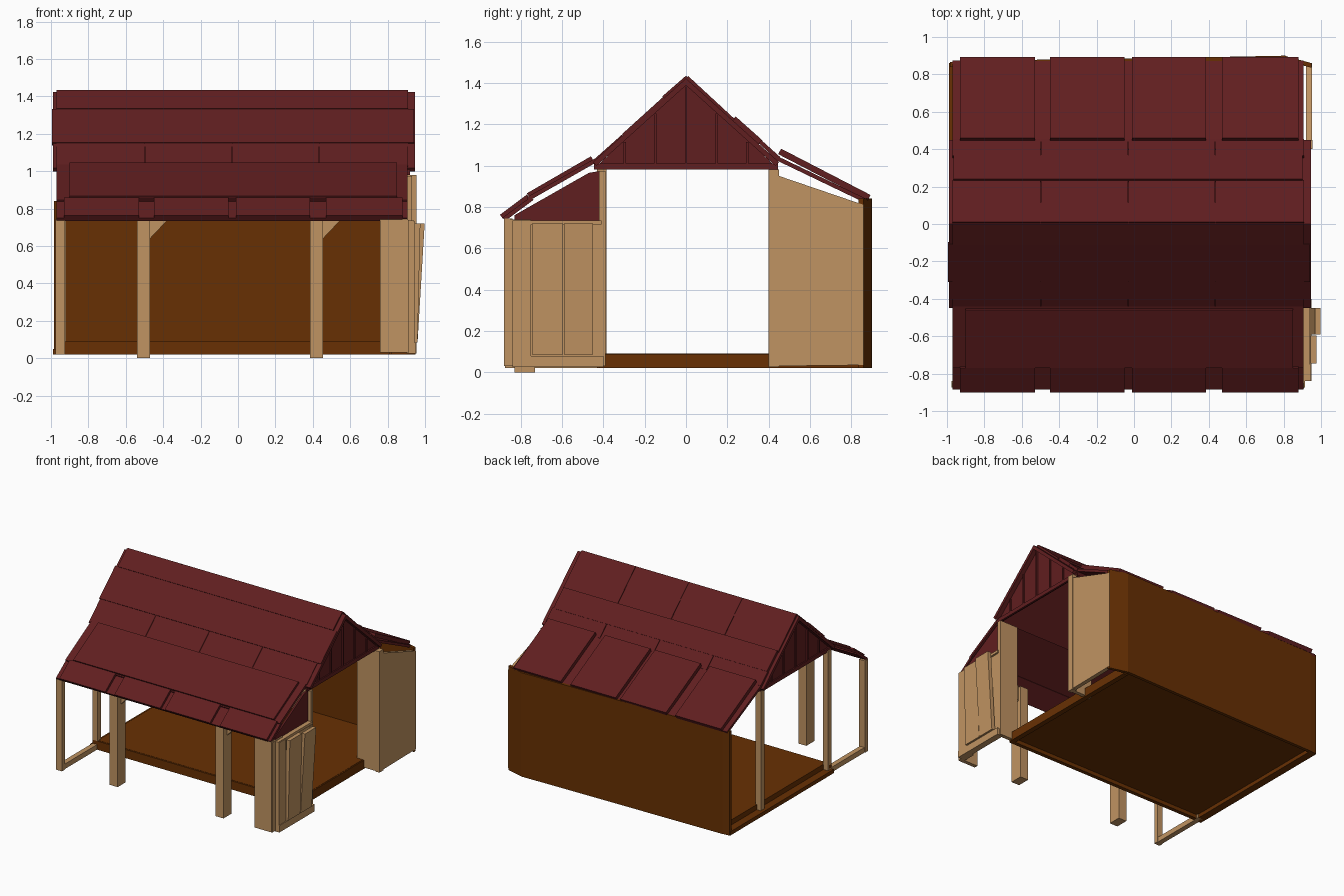
import bpy, math

if "Cube" in bpy.data.objects:
    bpy.data.objects.remove(bpy.data.objects["Cube"])


def material(name, rgb):
    m = bpy.data.materials.new(name)
    m.diffuse_color = (*rgb, 1)
    m.use_nodes = True
    m.node_tree.nodes["Principled BSDF"].inputs["Base Color"].default_value = m.diffuse_color
    return m


RED = material("dark red boards", (0.118, 0.0130, 0.0140))
TAN = material("pale wood", (0.53, 0.295, 0.122))
BROWN = material("dark brown wood", (0.138, 0.030, 0.0010))


def prism(name, profile, a, b, mat, axis="x"):
    """Extrude a profile from a to b: (y, z) along x, (x, z) along y, (x, y) along z."""
    put = {"x": lambda p, t: (t, p[0], p[1]),
           "y": lambda p, t: (p[0], t, p[1]),
           "z": lambda p, t: (p[0], p[1], t)}[axis]
    area = sum(p[0] * q[1] - q[0] * p[1]
               for p, q in zip(profile, profile[1:] + profile[:1]))
    if (area < 0) == (axis != "y"):
        profile = profile[::-1]
    n = len(profile)
    verts = [put(p, a) for p in profile] + [put(p, b) for p in profile]
    faces = [tuple(reversed(range(n))), tuple(range(n, 2 * n))]
    faces += [(i, (i + 1) % n, n + (i + 1) % n, n + i) for i in range(n)]
    me = bpy.data.meshes.new(name)
    me.from_pydata(verts, [], faces)
    me.materials.append(mat)
    ob = bpy.data.objects.new(name, me)
    bpy.context.collection.objects.link(ob)
    return ob


def box(name, x0, x1, y0, y1, z0, z1, mat):
    return prism(name, [(y0, z0), (y1, z0), (y1, z1), (y0, z1)], x0, x1, mat)


def slab(name, x0, x1, p, q, t, mat=RED):
    """Sloping board whose top runs from p down to q in (y, z)."""
    dy, dz = q[0] - p[0], q[1] - p[1]
    l = math.hypot(dy, dz)
    ny, nz = -dz / l, dy / l
    if nz < 0:
        ny, nz = -ny, -nz
    lo = [(r[0] - ny * t, r[1] - nz * t) for r in (q, p)]
    return prism(name, [p, q] + lo, x0, x1, mat)


# Floor with a rim hanging below it
box("floor", -0.93, 0.81, -0.42, 0.86, 0.05, 0.09, BROWN)
box("floor_front_rim", -0.97, 0.81, -0.43, -0.40, 0.02, 0.088, BROWN)
box("floor_left_rim", -0.99, -0.93, -0.43, 0.86, 0.02, 0.05, BROWN)
box("floor_right_rim", 0.78, 0.82, -0.42, 0.86, 0.02, 0.088, BROWN)

# Slightly bowed back wall in three pieces
for n, pts in (("back_left_corner", [(-0.985, 0.865), (-0.93, 0.87)]),
               ("back_wall", [(-0.93, 0.872), (0.40, 0.892), (0.81, 0.90)]),
               ("back_right_corner", [(0.81, 0.898), (0.95, 0.86)])):
    inner = [(x, y - 0.025) for x, y in reversed(pts)]
    prism(n, pts + inner, 0.02, 0.84, BROWN, "z")

# Right rear bay: side wall, return board and corner post
prism("right_rear_wall", [(0.45, 0.03), (0.86, 0.035), (0.86, 0.81), (0.45, 0.95)],
      0.92, 0.952, TAN)
box("right_rear_return", 0.76, 0.93, 0.40, 0.43, 0.03, 0.98, TAN)
box("right_rear_post", 0.92, 0.955, 0.40, 0.45, 0.025, 0.98, TAN)

# Right front bay: corner boards, sill, header, side panel, inner board
box("right_front_board", 0.76, 0.91, -0.88, -0.85, 0.03, 0.745, TAN)
box("right_front_corner", 0.88, 0.915, -0.875, -0.75, 0.03, 0.74, TAN)
box("right_front_post", 0.90, 0.945, -0.84, -0.75, 0.03, 0.73, TAN)
box("right_front_sill", 0.90, 0.95, -0.84, -0.40, 0.025, 0.08, TAN)
box("right_front_header", 0.90, 0.94, -0.84, -0.41, 0.715, 0.735, TAN)
box("right_front_panel", 0.90, 0.925, -0.84, -0.40, 0.03, 0.73, TAN)
box("right_inner_board", 0.77, 0.93, -0.42, -0.39, 0.03, 0.975, TAN)

# Two shutters leaning outwards at the top
for i, (y0, y1, top) in enumerate([(-0.745, -0.595, 0.975), (-0.59, -0.45, 0.998)]):
    prism(f"shutter_{i}", [(0.93, 0.085), (0.96, 0.085), (top, 0.72), (top - 0.03, 0.72)],
          y0, y1, TAN, "y")

# Left end frame
box("left_front_post", -0.975, -0.925, -0.875, -0.84, 0.02, 0.745, TAN)
box("left_middle_post", -0.97, -0.925, -0.43, -0.385, 0.02, 0.99, TAN)
box("left_rear_post", -0.965, -0.92, 0.40, 0.445, 0.05, 0.99, TAN)
box("left_front_sill", -0.97, -0.93, -0.86, -0.40, 0.02, 0.06, TAN)

# Porch posts with diagonal braces
for i, x in enumerate((-0.54, 0.385)):
    box(f"porch_post_{i}", x, x + 0.07, -0.83, -0.73, 0.0, 0.755, TAN)
    prism(f"porch_brace_{i}", [(x + 0.07, 0.64), (x + 0.16, 0.735),
                               (x + 0.16, 0.77), (x + 0.07, 0.77)], -0.79, -0.75, TAN, "y")

# Lower red side panel above the right front bay
prism("lower_gable", [(-0.83, 0.73), (-0.41, 0.73), (-0.41, 0.975), (-0.47, 0.965), (-0.83, 0.76)],
      0.89, 0.905, RED)

# Upper gables with tie beam and battens
for side, x0, s in (("right", 0.90, 1), ("left", -0.94, -1)):
    prism(f"{side}_gable", [(-0.44, 0.99), (0.44, 0.99), (0, 1.40)], x0 - 0.01, x0 + 0.01, RED)
    a, b = sorted((x0 + s * 0.005, x0 + s * 0.02))
    box(f"{side}_tie_beam", a, b, -0.445, 0.445, 0.98, 1.01, RED)
    for k in range(-2, 3):
        y = k * 0.148
        box(f"{side}_batten_{k}", a, b, y - 0.006, y + 0.006, 1.0,
            1.39 - abs(y) * 0.93, RED)

# Column limits of the overlapping roof panels
COLS = [(-0.93, -0.53), (-0.45, -0.05), (-0.01, 0.385), (0.47, 0.88)]
SEAMS = [(-0.97, -0.501), (-0.497, -0.033), (-0.029, 0.432), (0.436, 0.91)]

# Main roof
for e, n in ((-1, "front"), (1, "back")):
    slab(f"{n}_main_roof", -0.99, 0.945, (0, 1.422), (e * 0.45, 1.017), 0.025)
    slab(f"{n}_ridge_board", -0.97, 0.91, (0, 1.435), (e * 0.115, 1.335), 0.015)
slab("front_middle_board", -0.995, 0.94, (-0.11, 1.333), (-0.31, 1.152), 0.02)
for i, (a, b) in enumerate(SEAMS):
    slab(f"front_eave_panel_{i}", a, b, (-0.31, 1.15), (-0.445, 1.03), 0.015)
    slab(f"back_upper_panel_{i}", a, b, (0.01, 1.434), (0.235, 1.226), 0.02)
    slab(f"back_eave_panel_{i}", a, b, (0.365, 1.123), (0.455, 1.042), 0.02)
slab("back_middle_board", -0.965, 0.90, (0.24, 1.238), (0.37, 1.122), 0.025)

# Front lean-to roof
slab("front_low_roof", -0.97, 0.905, (-0.44, 1.035), (-0.77, 0.847), 0.02)
slab("front_low_eave", -0.97, 0.905, (-0.75, 0.85), (-0.885, 0.75), 0.02)
slab("front_low_overlay", -0.90, 0.85, (-0.46, 1.045), (-0.77, 0.866), 0.025)
for i, (a, b) in enumerate(COLS):
    slab(f"front_low_panel_{i}", a, b, (-0.77, 0.86), (-0.90, 0.762), 0.025)

# Back lean-to roof
slab("back_low_roof", -0.97, 0.905, (0.40, 1.066), (0.875, 0.838), 0.02)
for i, (a, b) in enumerate(COLS):
    slab(f"back_low_panel_{i}", a, b, (0.46, 1.082), (0.893, 0.858), 0.03)
